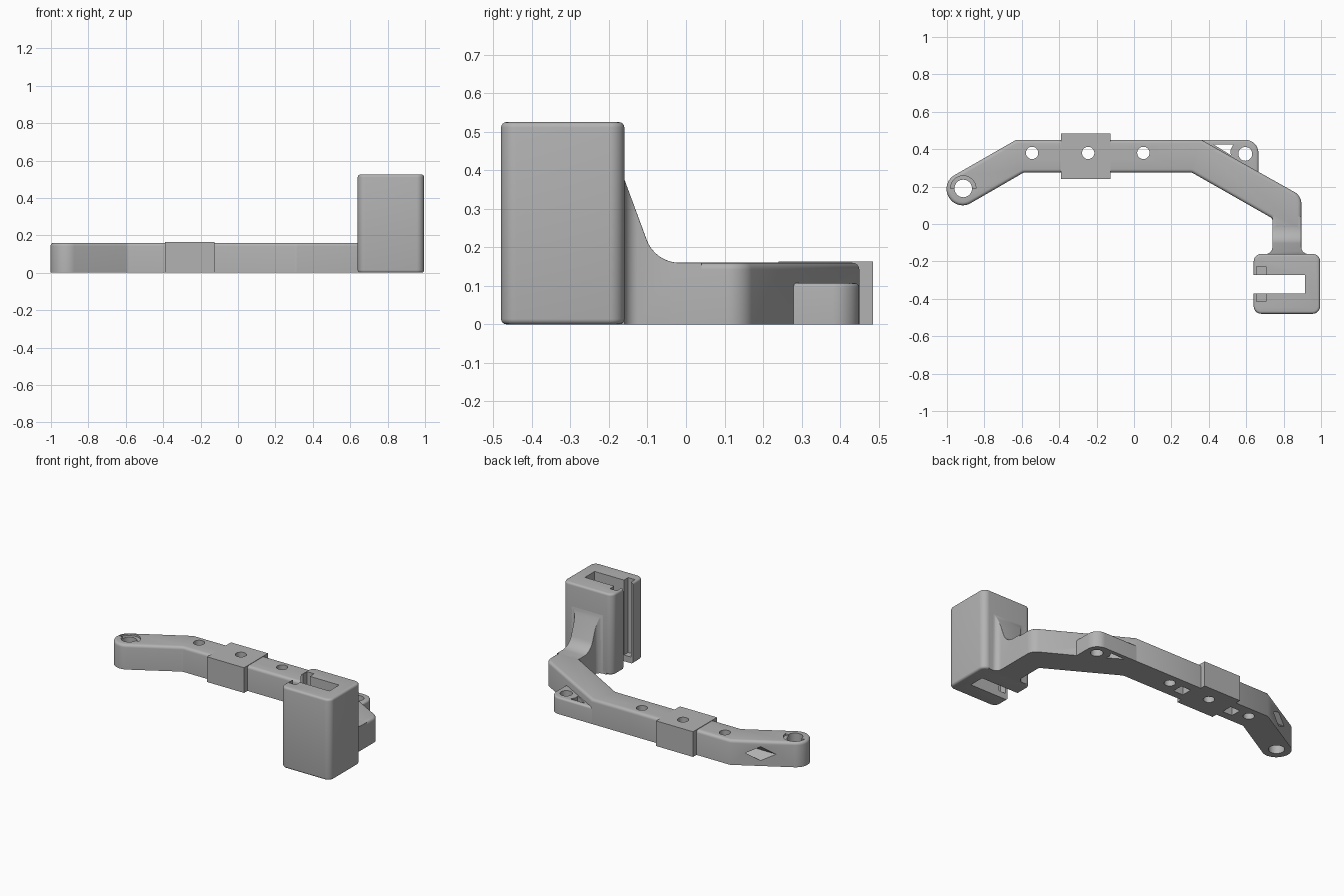
import bpy, bmesh, math
from mathutils import Vector, Matrix

if "Cube" in bpy.data.objects:
    bpy.data.objects.remove(bpy.data.objects["Cube"], do_unlink=True)

GREY = (0.45, 0.45, 0.45, 1)
mat = bpy.data.materials.new("plain grey plastic")
mat.use_nodes = True
mat.diffuse_color = GREY
bsdf = mat.node_tree.nodes["Principled BSDF"]
bsdf.inputs["Base Color"].default_value = GREY
bsdf.inputs["Roughness"].default_value = 0.6


def rounded(corners, steps=8):
    """Turn (x, y, radius) corners into an outline with filleted corners."""
    out = []
    for i, (x, y, r) in enumerate(corners):
        p = Vector((x, y))
        if r == 0:
            out.append(p)
            continue
        a = (Vector(corners[i - 1][:2]) - p).normalized()
        b = (Vector(corners[(i + 1) % len(corners)][:2]) - p).normalized()
        half = a.angle(b) / 2
        centre = p + (a + b).normalized() * (r / math.sin(half))
        t = r / math.tan(half)
        u, v = p + a * t - centre, p + b * t - centre
        for k in range(steps + 1):
            w = u.lerp(v, k / steps)
            out.append(centre + w.normalized() * r)
    return out


def round_edges(bm, width, pick):
    edges = [e for e in bm.edges if len(e.link_faces) == 2
             and e.calc_face_angle(0) > 0.6 and pick(e)]
    bmesh.ops.bevel(bm, geom=edges, offset=width, segments=4,
                    profile=0.5, affect='EDGES', clamp_overlap=True)


def prism(name, outline, low, high, matrix=None, bevel=0, pick=None):
    """Extrude an outline from low to high, then round the picked edges."""
    bm = bmesh.new()
    face = bm.faces.new([bm.verts.new((p[0], p[1], low)) for p in outline])
    ext = bmesh.ops.extrude_face_region(bm, geom=[face])
    bmesh.ops.translate(bm, vec=(0, 0, high - low),
                        verts=[g for g in ext["geom"] if isinstance(g, bmesh.types.BMVert)])
    if matrix:
        bm.transform(matrix)
    bmesh.ops.recalc_face_normals(bm, faces=bm.faces)
    if bevel:
        round_edges(bm, bevel, pick)
    me = bpy.data.meshes.new(name)
    bm.to_mesh(me)
    bm.free()
    me.materials.append(mat)
    ob = bpy.data.objects.new(name, me)
    bpy.context.collection.objects.link(ob)
    return ob


def box(name, x0, x1, y0, y1, z0, z1):
    return prism(name, [(x0, y0), (x1, y0), (x1, y1), (x0, y1)], z0, z1)


def circle(x, y, r, n=32):
    return [(x + r * math.cos(math.tau * k / n), y + r * math.sin(math.tau * k / n))
            for k in range(n)]


def boolean(ob, tools, operation='DIFFERENCE'):
    bpy.context.view_layer.objects.active = ob
    for tool in tools:
        tool.hide_render = True
        m = ob.modifiers.new("cut", 'BOOLEAN')
        m.operation, m.solver, m.object = operation, 'EXACT', tool
        bpy.ops.object.modifier_apply(modifier=m.name)


def above(height):
    return lambda e: all(v.co.z > height for v in e.verts)


def rim(e):
    return abs(e.verts[0].co.z - e.verts[1].co.z) < 0.001


# Bent arm
arm = prism("bent_arm", rounded([
    (-1.035, 0.218, 0.083), (-0.63, 0.45, 0), (0.36, 0.45, 0), (0.895, 0.15, 0.07),
    (0.895, -0.04, 0), (0.74, -0.04, 0), (0.74, 0.03, 0.02), (0.31, 0.275, 0.03),
    (-0.59, 0.275, 0.03), (-0.945, 0.07, 0.083)]), 0, 0.16,
    bevel=0.018, pick=above(0.1))

# Thicker middle block
block = box("middle_block", -0.39, -0.125, 0.24, 0.485, 0, 0.163)

# Low lug behind the bend
lug = prism("rear_lug", rounded([
    (0.3, 0.4, 0), (0.36, 0.45, 0), (0.665, 0.45, 0.069), (0.665, 0.24, 0), (0.5, 0.3, 0)]),
    0, 0.107, bevel=0.012, pick=above(0.1))

# Rounded square bracket
bracket = prism("slotted_bracket", rounded([
    (0.64, -0.48, 0.04), (0.995, -0.48, 0.04), (0.995, -0.16, 0.04), (0.64, -0.16, 0.04)]),
    0, 0.525, bevel=0.014, pick=rim)

# Flared neck rising into the bracket
neck = prism("flared_neck", rounded([
    (0.74, 0.04, 0), (0.74, -0.16, 0.035), (0.68, -0.16, 0), (0.68, -0.2, 0),
    (0.955, -0.2, 0), (0.955, -0.16, 0), (0.895, -0.16, 0.035), (0.895, 0.04, 0)]), 0, 0.6)
side = prism("neck_side_shape", rounded([
    (0.1, -0.1, 0), (0.1, 0.16, 0), (-0.08, 0.16, 0.09), (-0.165, 0.39, 0),
    (-0.21, 0.5, 0), (-0.21, -0.1, 0)]), 0.5, 1.1,
    matrix=Matrix(((0, 0, 1, 0), (1, 0, 0, 0), (0, 1, 0, 0), (0, 0, 0, 1))))
boolean(neck, [side], 'INTERSECT')
bm = bmesh.new()
bm.from_mesh(neck.data)
round_edges(bm, 0.016, lambda e: above(0.1)(e) and all(v.co.y > -0.19 for v in e.verts)
            and abs(e.verts[0].co.x - e.verts[1].co.x) < 0.06)
bm.to_mesh(neck.data)
bm.free()

# Screw holes and the end eye
holes = [prism("hole_cutter", circle(x, y, r), -0.1, 0.3) for x, y, r in (
    (-0.545, 0.38, 0.033), (-0.245, 0.38, 0.033), (0.05, 0.38, 0.033),
    (0.595, 0.375, 0.037), (-0.913, 0.19, 0.047))]
eye_seat = prism("eye_seat_cutter", [p for p in circle(-0.913, 0.19, 0.068)
                                     if p[1] > 0.185], 0.148, 0.3)

# Diamond bore along the arm and its two openings underneath
bore = prism("bore_cutter", circle(0, 0, 0.045, 4), -0.95, 0.46,
             matrix=Matrix(((0, 0, 1, 0), (1, 0, 0, 0.36), (0, 1, 0, 0.08), (0, 0, 0, 1))))
pits = [box("pit_cutter", x - 0.035, x + 0.035, 0.325, 0.395, -0.1, 0.08)
        for x in (-0.43, -0.06)]
boolean(arm, holes + [eye_seat, bore] + pits)
boolean(block, [holes[1], bore])

# Triangular window in the lug
window = prism("window_cutter", [(0.425, 0.425), (0.53, 0.425), (0.515, 0.395),
                                 (0.518, 0.368)], -0.1, 0.3)
boolean(lug, [holes[3], window])

# Vertical slot and wider mouth in the bracket
slot = box("slot_cutter", 0.5, 0.915, -0.372, -0.272, -0.1, 0.7)
mouth = box("mouth_cutter", 0.655, 0.705, -0.415, -0.228, 0.04, 0.7)
boolean(bracket, [slot, mouth])

# Remove spent cutters and shade the parts
for ob in list(bpy.data.objects):
    if ob.name.split(".")[0].endswith(("_cutter", "_side_shape")):
        bpy.data.objects.remove(ob, do_unlink=True)
for ob in (arm, block, lug, bracket, neck):
    bpy.ops.object.select_all(action='DESELECT')
    ob.select_set(True)
    bpy.context.view_layer.objects.active = ob
    bpy.ops.object.shade_smooth_by_angle(angle=math.radians(35))
